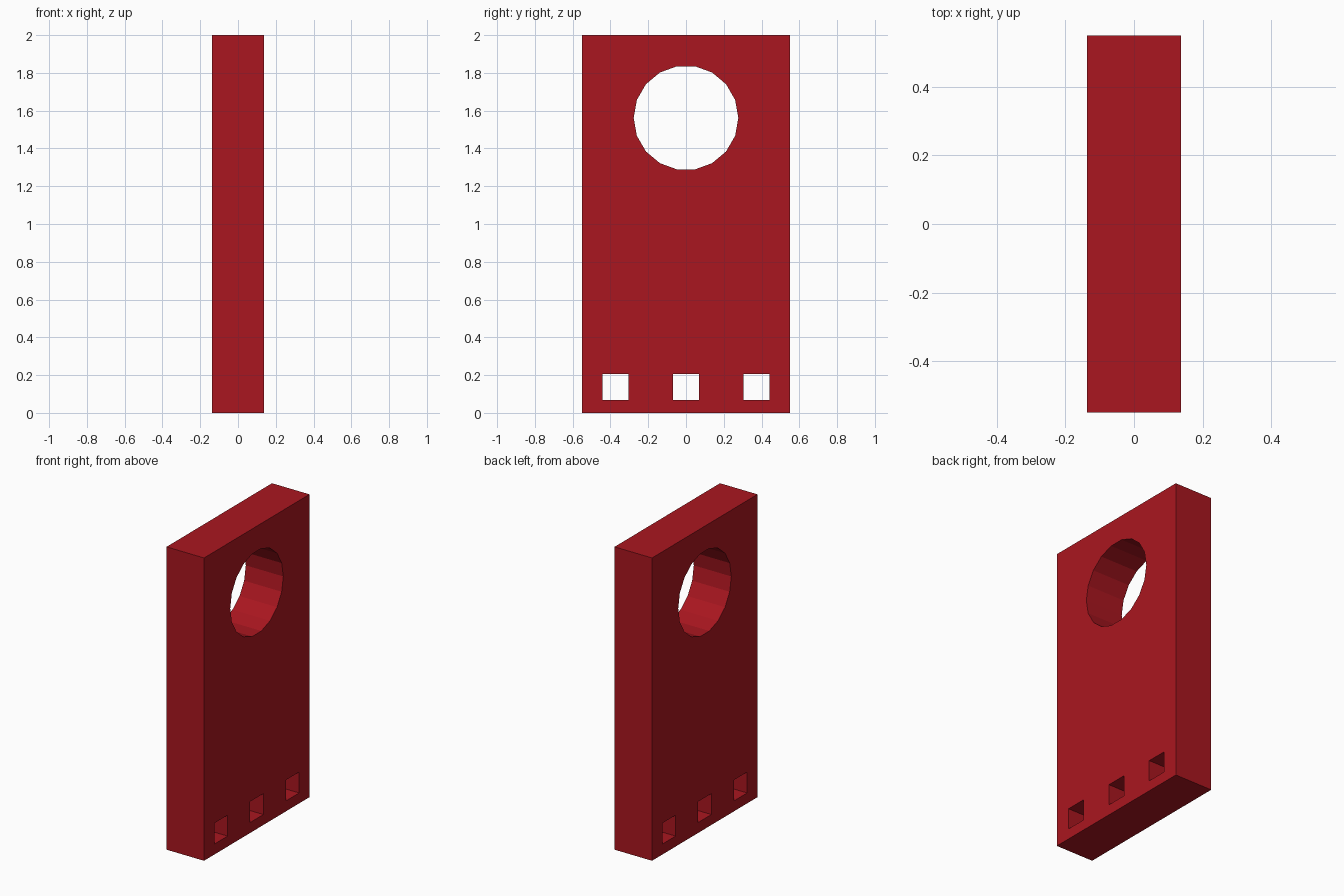
import bpy
from math import radians

if "Cube" in bpy.data.objects:
    bpy.data.objects.remove(bpy.data.objects["Cube"])

THICK, WIDTH, HEIGHT = 0.274, 1.10, 2.0


def box(name, size, loc):
    bpy.ops.mesh.primitive_cube_add(size=1, location=loc)
    ob = bpy.context.object
    ob.name = name
    ob.scale = size
    bpy.ops.object.transform_apply(location=False, rotation=False, scale=True)
    return ob


def cut(target, cutter):
    mod = target.modifiers.new("cut", 'BOOLEAN')
    mod.operation = 'DIFFERENCE'
    mod.solver = 'EXACT'
    mod.object = cutter
    bpy.context.view_layer.objects.active = target
    bpy.ops.object.modifier_apply(modifier=mod.name)
    bpy.data.objects.remove(cutter)


# Upright plate
plate = box("plate", (THICK, WIDTH, HEIGHT), (0, 0, HEIGHT / 2))
red = bpy.data.materials.new("red")
red.diffuse_color = (0.40, 0.008, 0.014, 1)
red.use_nodes = True
red.node_tree.nodes["Principled BSDF"].inputs["Base Color"].default_value = red.diffuse_color
plate.data.materials.append(red)

# Large 18-sided hole, a corner pointing along +y
bpy.ops.mesh.primitive_cylinder_add(vertices=18, radius=0.277, depth=1,
                                    location=(0, 0, 1.562),
                                    rotation=(0, radians(90), 0))
hole = bpy.context.object
bpy.ops.object.transform_apply(location=False, rotation=True, scale=False)
cut(plate, hole)

# Three square holes along the bottom
for y in (-0.373, 0, 0.373):
    cut(plate, box("square_cutter", (1, 0.138, 0.138), (0, y, 0.138)))
